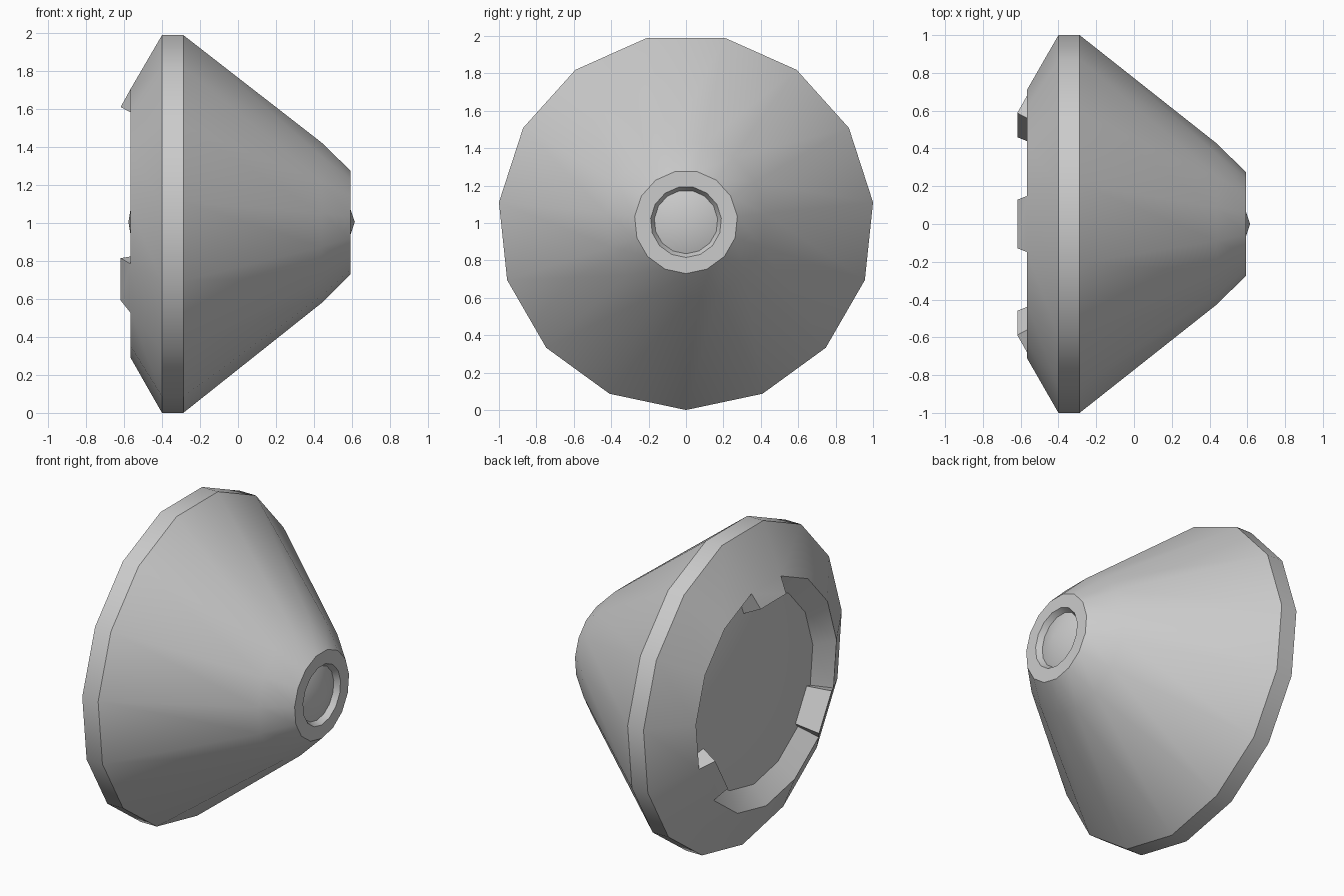
import bpy, bmesh, math

if "Cube" in bpy.data.objects:
    bpy.data.objects.remove(bpy.data.objects["Cube"])

SIDES = 15
R = 1.0055          # rim radius, also the height of the axis
TABS = (2, 7, 12)   # sides carrying a locking tab (top and +-120 degrees)

grey = bpy.data.materials.new("grey_plastic")
grey.diffuse_color = (0.6, 0.6, 0.6, 1)
grey.use_nodes = True
grey.node_tree.nodes["Principled BSDF"].inputs["Base Color"].default_value = grey.diffuse_color

bm = bmesh.new()


def point(x, r, i):
    # corner 0 sits at the bottom of the wheel
    a = 2 * math.pi * i / SIDES
    return bm.verts.new((x, r * math.sin(a), R - r * math.cos(a)))


# profile along the axis: back wall, back cone, rim, front cone, nose, recess
profile = [(-0.478, 0.60), (-0.567, 0.713), (-0.40, R), (-0.288, R),
           (0.44, 0.427), (0.592, 0.276), (0.592, 0.19), (0.558, 0.17)]
rings = [[point(x, r, i) for i in range(SIDES)] for x, r in profile]
tabs = [k for k in range(SIDES) if k in TABS]

for n, (a, b) in enumerate(zip(rings, rings[1:])):
    for i in range(SIDES):
        j = (i + 1) % SIDES
        if n == 0 and i in tabs:
            continue    # the tabs replace the back wall here
        bm.faces.new((a[i], a[j], b[j], b[i]))

# shallow cone caps closing the back and the nose recess
for ring, x in ((rings[0], -0.577), (rings[-1], 0.615)):
    tip = bm.verts.new((x, 0, R))
    for i in range(SIDES):
        bm.faces.new((ring[i], ring[(i + 1) % SIDES], tip))

# tabs: continue the back cone outwards, then return inwards to the back cap
for i in tabs:
    j = (i + 1) % SIDES
    tip_i, tip_j = point(-0.618, 0.618, i), point(-0.618, 0.618, j)
    in_i, in_j = point(-0.488, 0.548, i), point(-0.488, 0.548, j)
    wall, edge = rings[0], rings[1]
    bm.faces.new((edge[i], edge[j], tip_j, tip_i))
    bm.faces.new((tip_i, tip_j, in_j, in_i))
    bm.faces.new((in_i, in_j, wall[j], wall[i]))
    bm.faces.new((wall[i], edge[i], tip_i, in_i))
    bm.faces.new((wall[j], in_j, tip_j, edge[j]))

bmesh.ops.recalc_face_normals(bm, faces=bm.faces)
mesh = bpy.data.meshes.new("cone_body")
bm.to_mesh(mesh)
bm.free()
mesh.materials.append(grey)
body = bpy.data.objects.new("cone_body", mesh)
bpy.context.collection.objects.link(body)
bpy.context.view_layer.objects.active = body
body.select_set(True)
bpy.ops.object.shade_smooth_by_angle(angle=math.radians(30))
